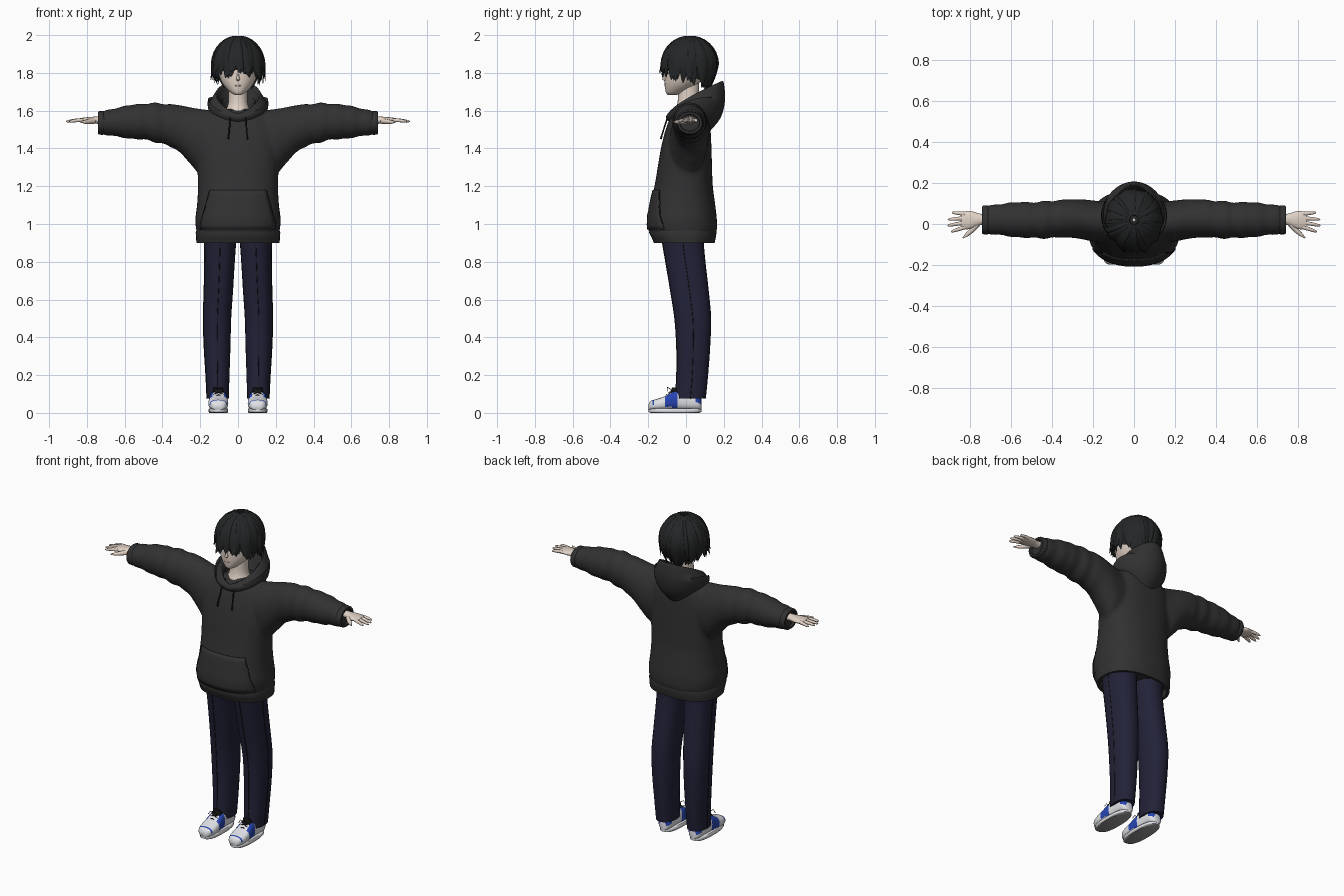
import bpy, bmesh, random
from math import sin, cos, pi, sqrt, copysign, radians
from mathutils import Vector as V

random.seed(4)
if "Cube" in bpy.data.objects:
    bpy.data.objects.remove(bpy.data.objects["Cube"])


def material(name, r, g, b):
    m = bpy.data.materials.new(name)
    m.use_nodes = True
    m.diffuse_color = (r, g, b, 1)
    node = m.node_tree.nodes["Principled BSDF"]
    node.inputs["Base Color"].default_value = (r, g, b, 1)
    node.inputs["Roughness"].default_value = 0.9
    return m


SKIN = material("skin", .75, .64, .56)
HAIR = material("black hair", .018, .019, .02)
CLOTH = material("charcoal fleece", .031, .031, .031)
LINE = material("dark trim", .008, .008, .008)
DENIM = material("navy trousers", .016, .016, .04)
WHITE = material("white leather", .75, .76, .80)
BLUE = material("blue patch", .02, .06, .45)
SOLE = material("grey sole", .3, .3, .31)
LIP = material("lip", .45, .28, .25)


def ring(c, u, v, n=24, p=1):
    f = lambda t: copysign(abs(t) ** p, t)
    return [V(c) + V(u) * f(cos(2 * pi * i / n)) + V(v) * f(sin(2 * pi * i / n)) for i in range(n)]


def loft(name, parts, mat, caps=True, angle=50):
    """Skin lists of rings; several parts can share one object."""
    bm = bmesh.new()
    for rings in parts:
        rows = [[bm.verts.new(p) for p in r] for r in rings]
        n = len(rows[0])
        for a, b in zip(rows, rows[1:]):
            for i in range(n):
                j = (i + 1) % n
                bm.faces.new((a[i], a[j], b[j], b[i]))
        if caps:
            bm.faces.new(rows[0])
            bm.faces.new(rows[-1])
    bmesh.ops.recalc_face_normals(bm, faces=bm.faces)
    me = bpy.data.meshes.new(name)
    bm.to_mesh(me)
    bm.free()
    me.materials.append(mat)
    me.shade_smooth()
    me.set_sharp_from_angle(angle=radians(angle))
    ob = bpy.data.objects.new(name, me)
    bpy.context.collection.objects.link(ob)
    return ob


def smooth_rows(rows, k=4):
    """Catmull-Rom resampling of a small table."""
    out = []
    for i in range(len(rows) - 1):
        a, b, c, d = rows[max(i - 1, 0)], rows[i], rows[i + 1], rows[min(i + 2, len(rows) - 1)]
        for t in (j / k for j in range(k)):
            out.append([(2 * q + (r - p) * t + (2 * p - 5 * q + 4 * r - s) * t * t
                         + (3 * q - p - 3 * r + s) * t ** 3) / 2 for p, q, r, s in zip(a, b, c, d)])
    return out + [list(rows[-1])]


def stack(rows, n=32, p=1):
    """Horizontal rings from z, centre x, half width, front y, back y."""
    return [ring((x, (f + b) / 2, z), (w, 0, 0), (0, (b - f) / 2, 0), n, p) for z, x, w, f, b in rows]


def tube(points, radii, n=8):
    pts = [V(p) for p in points]
    out = []
    for i, (p, r) in enumerate(zip(pts, radii)):
        t = (pts[min(i + 1, len(pts) - 1)] - pts[max(i - 1, 0)]).normalized()
        u = t.cross(V((.1, .3, .9))).normalized()
        out.append(ring(p, u * r, t.cross(u) * r, n))
    return out


# Hoodie body and sleeves, fused into one skin
TORSO = smooth_rows([(.94, 0, .212, -.18, .15), (.97, 0, .222, -.2, .164), (1.03, 0, .226, -.202, .163),
                     (1.1, 0, .217, -.19, .155), (1.2, 0, .212, -.167, .142), (1.3, 0, .215, -.15, .138),
                     (1.4, 0, .22, -.133, .135), (1.5, 0, .21, -.108, .13), (1.57, 0, .17, -.08, .12),
                     (1.61, 0, .11, -.05, .1)])
SLEEVE = smooth_rows([(.08, 1.28, 1.595, -.09, .1), (.2, 1.27, 1.61, -.085, .115), (.25, 1.315, 1.618, -.075, .12),
                      (.33, 1.395, 1.632, -.066, .12), (.465, 1.44, 1.64, -.07, .108),
                      (.6, 1.455, 1.625, -.062, .105), (.73, 1.477, 1.592, -.045, .085)], 8)
parts = [stack(TORSO, 40, .85)]
for s in (1, -1):
    arm = []
    for x, lo, hi, f, b in SLEEVE:
        k = 1 + (.035 * sin(x * 75) + .02 * sin(x * 47) if x > .34 else 0)
        arm.append(ring((s * x, (f + b) / 2, (lo + hi) / 2), (0, (b - f) / 2 * k, 0), (0, 0, (hi - lo) / 2 * k), 32))
    parts.append(arm)
hoodie = loft("hoodie_body", parts, CLOTH)
rm = hoodie.modifiers.new("fuse", 'REMESH')
rm.mode, rm.voxel_size, rm.use_smooth_shade = 'VOXEL', .011, True
sm = hoodie.modifiers.new("soften", 'SMOOTH')
sm.factor, sm.iterations = .5, 6

# Ribbed hem, open below
loft("hoodie_hem", [stack([(.97, 0, .218, -.19, .158), (.955, 0, .224, -.196, .162), (.925, 0, .222, -.18, .157),
                           (.9, 0, .22, -.17, .152), (.9, 0, .205, -.155, .137), (.95, 0, .2, -.15, .13)],
                          40, .85)], CLOTH, caps=False)


def front_y(x, z):
    """Front surface of the hoodie at x, z."""
    _, _, w, f, b = min(TORSO, key=lambda r: abs(r[0] - z))
    return (f + b) / 2 - (b - f) / 2 * max(0, 1 - (abs(x) / w) ** (2 / .85)) ** .425


# Front pocket as a thin panel with dark openings
bm = bmesh.new()
rows = []
for i in range(9):
    z = .97 + .21 * i / 8
    half = .2 - .05 * max(0, (z - 1.0) / .18)
    rows.append([bm.verts.new((half * j / 8, front_y(half * j / 8, z) - .002, z)) for j in range(-8, 9)])
for a, b in zip(rows, rows[1:]):
    for i in range(16):
        bm.faces.new((a[i], a[i + 1], b[i + 1], b[i]))
me = bpy.data.meshes.new("pocket")
bm.to_mesh(me)
bm.free()
me.shade_smooth()
me.materials.append(CLOTH)
pocket = bpy.data.objects.new("pocket", me)
bpy.context.collection.objects.link(pocket)
so = pocket.modifiers.new("thickness", 'SOLIDIFY')
so.thickness, so.offset = .006, 0

# Sleeve cuffs, pocket edges, drawstrings, hands, trousers
lines, cords, cuffs, hands, legs, seams = [], [], [], [], [], []
for s in (1, -1):
    edge = [(s * (.2 - .05 * t), 1.0 + .18 * t) for t in (i / 8 for i in range(9))]
    lines.append(tube([(x, front_y(x, z) - .003, z) for x, z in edge], [.003] * 9, 6))
    cord = [(s * (.038 + .012 * t), 1.6 - .15 * t) for t in (i / 7 for i in range(8))]
    cords.append(tube([(x, front_y(x, z) - .014, z) for x, z in cord], [.004] * 7 + [.006], 6))
    cuffs.append([ring((s * x, .02, 1.535), (0, r + .008, 0), (0, 0, r), 24)
                  for x, r in ((.705, .058), (.715, .063), (.735, .062), (.742, .057), (.742, .045), (.71, .04))])
    palm = smooth_rows([(.7, .024, .026, .022), (.75, .022, .028, .019), (.79, .02, .042, .016),
                        (.82, .018, .044, .013), (.842, .018, .038, .009)], 3)
    hands.append([ring((s * x, y, 1.55), (0, h, 0), (0, 0, t), 16) for x, y, h, t in palm])
    for y0, x1, y1 in ((-.014, .893, -.038), (.008, .91, -.008), (.029, .908, .022), (.049, .888, .056)):
        hands.append(tube([(s * (.82 + (x1 - .82) * t), y0 + (y1 - y0) * t, 1.55 - .008 * t * t)
                           for t in (0, .35, .7, .92, 1)], (.0105, .01, .0085, .006, .002)))
    hands.append(tube([(s * .765, 0, 1.545), (s * .79, -.03, 1.542), (s * .812, -.05, 1.54), (s * .835, -.068, 1.54)],
                      (.016, .013, .01, .003)))
    leg = smooth_rows([(.075, .107, .058, -.058, .105), (.2, .108, .063, -.05, .117), (.35, .11, .07, -.05, .128),
                       (.5, .11, .074, -.06, .133), (.65, .103, .077, -.083, .12), (.8, .097, .08, -.108, .103),
                       (.9, .094, .084, -.125, .095), (.97, .094, .088, -.13, .1)])
    legs.append(stack([(z, s * x, w, f, b) for z, x, w, f, b in leg], 28, .9))
    seams.append(tube([(s * x, f, z) for z, x, w, f, b in leg], [.002] * len(leg), 6))
    seams.append(tube([(s * (x + w), (f + b) / 2, z) for z, x, w, f, b in leg], [.002] * len(leg), 6))
loft("pocket_openings", lines, LINE)
loft("drawstrings", cords, LINE)
loft("sleeve_cuffs", cuffs, CLOTH)
loft("hands", hands, SKIN)
loft("trouser_legs", legs, DENIM)
loft("trouser_seams", seams, LINE)

# Hood resting on the shoulders, open V at the throat
LAYERS = smooth_rows([(.08, -.05, .12, 1.545, .04), (.1, -.07, .165, 1.565, .12), (.115, -.084, .188, 1.582, .17),
                      (.128, -.094, .2, 1.584, .162), (.163, -.106, .207, 1.568, .09), (.16, -.1, .185, 1.55, .015),
                      (.125, -.08, .13, 1.535, -.04)], 3)
hood = []
for hx, f, b, z0, rise in LAYERS:
    r = []
    for i in range(48):
        a = 2 * pi * i / 48
        w = (1 - cos(a)) / 2
        lift = rise * w ** .7 + (.04 * sin(a) ** 2 if rise < .1 else 0)
        r.append(V((hx * sin(a) * (1 - .12 * w * w), f + (b - f) * w, z0 + lift)))
    hood.append(r)
loft("hood", [hood], CLOTH, caps=False, angle=80)

# Head, neck, nose, mouth and eyes
loft("neck", [stack(smooth_rows([(1.52, 0, .09, -.07, .08), (1.58, 0, .075, -.065, .08), (1.64, 0, .052, -.045, .07),
                                 (1.75, 0, .05, -.04, .07)]), 24)], SKIN)
loft("head", [stack(smooth_rows([(1.683, 0, .015, -.095, -.05), (1.695, 0, .038, -.106, -.01),
                                 (1.73, 0, .073, -.112, .05), (1.77, 0, .095, -.113, .09),
                                 (1.83, 0, .108, -.11, .125), (1.9, 0, .1, -.09, .125), (1.96, 0, .05, -.03, .07)]),
                    32)], SKIN)
loft("nose", [stack([(1.758, 0, .007, -.116, -.1), (1.766, 0, .01, -.127, -.1), (1.785, 0, .006, -.118, -.1),
                     (1.81, 0, .003, -.113, -.1)], 10)], SKIN)
loft("mouth", [stack([(1.729, 0, .012, -.1135, -.1), (1.733, 0, .02, -.1145, -.1), (1.736, 0, .012, -.1135, -.1)], 12)], LIP)
for label, mat, w, y in (("eye_whites", WHITE, .02, -.1015), ("pupils", LINE, .01, -.1045)):
    loft(label, [[ring((s * .045, y + d, 1.803), (w, s * w * .4, 0), (0, 0, .012), 16)
                  for d in (0, .006)] for s in (1, -1)], mat)


# Hair: a cap under layers of tapered locks
def scalp(a, z, k=1):
    back = (1 - cos(a)) / 2
    if z > 1.85:
        r = sqrt(max(0, 1 - ((z - 1.85) / .142) ** 2))
    else:
        r = 1 - (.07 + .33 * back ** 2) * ((1.85 - z) / .13) ** 1.5
    return V((.132 * r * sin(a) * k, .02 - .143 * r * cos(a) * k, 1.85 + (z - 1.85) * k))


def hem(a):
    w = (1 - cos(a)) / 2
    return 1.785 - .035 * min(1, w * 2.2) - .045 * max(0, w - .5) * 2


def fall(t, end):
    return 1.85 + .142 * cos(t / .6 * pi / 2) if t < .6 else 1.85 + (end - 1.85) * (t - .6) / .4


cap = []
for t in (i / 14 for i in range(15)):
    cap.append([scalp(a, fall(max(t, .02), hem(a) + .03), .965) for a in (2 * pi * i / 40 for i in range(40))])
loft("hair_cap", [cap], HAIR, caps=False)

locks = []
for count, width, grow, lift in ((30, .03, 1.0, 0), (22, .026, 1.015, .018), (12, .014, 1.025, .03)):
    for i in range(count):
        a0 = 2 * pi * (i + random.uniform(-.25, .25)) / count
        twist = random.uniform(-.35, .35)
        end = hem(a0 + twist) + lift * random.random() - random.uniform(-.012, .012)
        flick = random.uniform(-.02, .09)
        lock = []
        for t in (.06 + .94 * j / 12 for j in range(13)):
            a = a0 + twist * t
            p = scalp(a, fall(t, end), grow)
            p += V((sin(a), -cos(a), 0)) * flick * .3 * t ** 4
            out = (p - V((0, .02, 1.83))).normalized()
            taper = (.3 + .7 * min(1, t * 1.7)) * (1 - t ** 5) + .02
            lock.append(ring(p, V((cos(a), sin(a), 0)) * width * taper, out * .007 * taper, 8))
        locks.append(lock)
loft("hair_locks", locks, HAIR)

# Shoes: soles, uppers with blue panels, tongues and laces
uppers, soles, tongues, laces = [], [], [], []
for s in (1, -1):
    cx = s * .104
    shape = smooth_rows([(-.198, .02, .045), (-.185, .039, .064), (-.15, .051, .075), (-.11, .052, .09),
                         (-.06, .047, .118), (0, .044, .115), (.05, .043, .1), (.072, .035, .085), (.082, .02, .07)])
    uppers.append([ring((cx, y, .015 + (top - .015) / 2), (w, 0, 0), (0, 0, (top - .015) / 2), 24, .75)
                   for y, w, top in shape])
    soles.append([ring((cx, -.058, z), (w, 0, 0), (0, .14 * w / .052, 0), 32, .8)
                  for z, w in ((0, .048), (.006, .052), (.02, .052), (.024, .049))])
    tongues.append(stack([(.08, cx, .03, -.1, -.03), (.11, cx, .03, -.085, -.02), (.135, cx, .024, -.073, -.05)], 16))
    for y in (-.1, -.085, -.07):
        z = .11 + (y + .085) * .9
        laces.append(tube([(cx + d, y - .004, z - abs(d) * .5) for d in (-.03, -.012, 0, .012, .03)], [.003] * 5, 6))
    for d in (-1, 1):
        laces.append(tube([(cx, -.08, .125), (cx + d * .018, -.098, .135), (cx + d * .03, -.1, .115)], [.002] * 3, 6))
upper = loft("shoe_uppers", uppers, WHITE)
upper.data.materials.append(BLUE)
for f in upper.data.polygons:
    x, y, z = f.center
    side = abs(f.normal.x) > .35
    f.material_index = int((side and -.115 < y < -.05 and z > .03) or (y > .05 and z > .05)
                           or (-.178 < y < -.165 and z > .045))
sole = loft("shoe_soles", soles, WHITE)
sole.data.materials.append(SOLE)
for f in sole.data.polygons:
    f.material_index = int(f.normal.z < -.5)
loft("shoe_tongues", tongues, LINE)
loft("laces", laces, LINE)
